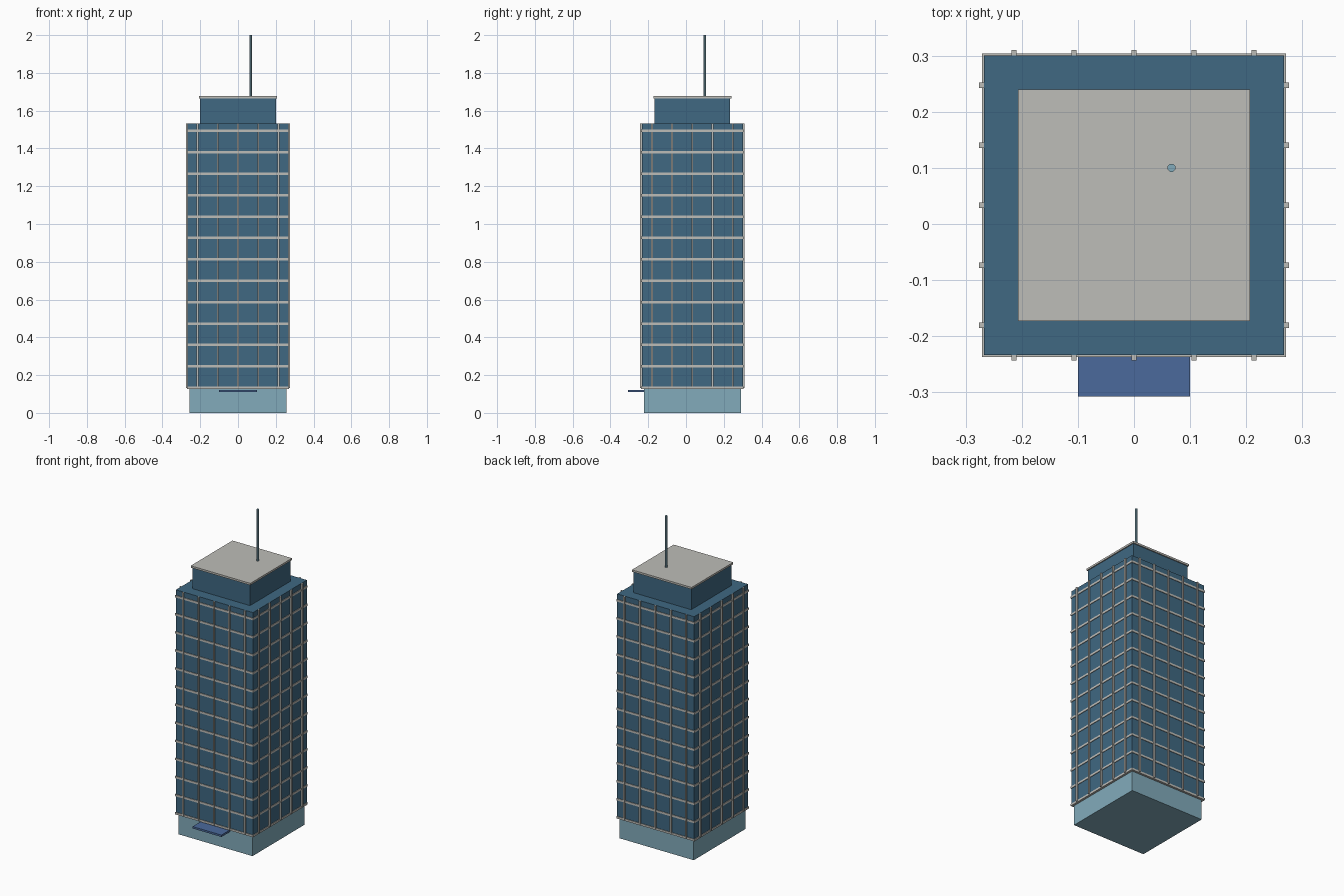
import bpy
import math

cube = bpy.data.objects.get("Cube")
if cube:
    bpy.data.objects.remove(cube, do_unlink=True)


def material(name, rgb):
    mat = bpy.data.materials.new(name)
    mat.use_nodes = True
    mat.diffuse_color = (*rgb, 1)
    mat.node_tree.nodes["Principled BSDF"].inputs["Base Color"].default_value = (*rgb, 1)
    return mat


GLASS = material("dark blue glass", (0.05, 0.138, 0.223))
LOBBY = material("pale teal", (0.223, 0.407, 0.497))
STONE = material("warm grey", (0.515, 0.509, 0.479))
BLUE = material("canopy blue", (0.069, 0.144, 0.333))

CENTRE = 0.0335   # tower centre along y
BODY = 0.267      # half width of the tower
BOTTOM, TOP = 0.133, 1.533


def box(name, x, y, half_x, half_y, z0, z1, mat):
    bpy.ops.mesh.primitive_cube_add(size=2, location=(x, y, (z0 + z1) / 2))
    obj = bpy.context.object
    obj.name = name
    obj.scale = (half_x, half_y, (z1 - z0) / 2)
    bpy.ops.object.transform_apply(location=False, rotation=False, scale=True)
    obj.data.materials.append(mat)
    return obj


def block(name, half, z0, z1, mat):
    return box(name, 0, CENTRE, half, half, z0, z1, mat)


# Stacked main volumes
block("lobby_base", 0.257, 0, BOTTOM, LOBBY)
block("tower_body", BODY, BOTTOM, TOP, GLASS)
block("penthouse", 0.2, TOP, 1.667, GLASS)
block("roof_slab", 0.2065, 1.665, 1.677, STONE)

# Floor bands around the tower
for i in range(13):
    z = BOTTOM + 0.1133 * i
    block(f"floor_band_{i + 1}", 0.2705, z - 0.0065, z + 0.0065, STONE)

# Vertical fins, five on each side
fin = 0.0047
for i in range(-2, 3):
    along = i * 0.107
    for sign, ends in ((-1, ("front", "right")), (1, ("back", "left"))):
        out = sign * (BODY + fin)
        box(f"{ends[0]}_fin_{i + 3}", along, CENTRE + out, fin, fin, BOTTOM, TOP, STONE)
        box(f"{ends[1]}_fin_{i + 3}", out, CENTRE + along, fin, fin, BOTTOM, TOP, STONE)

# Entrance canopy
box("entrance_canopy", 0, -0.2635, 0.1, 0.0435, 0.11, 0.122, BLUE)

# Roof mast
bpy.ops.mesh.primitive_cylinder_add(vertices=8, radius=0.0075, depth=0.33,
                                    location=(0.067, 0.1, 1.835),
                                    rotation=(0, 0, math.pi / 8))
mast = bpy.context.object
mast.name = "roof_mast"
mast.data.materials.append(LOBBY)
